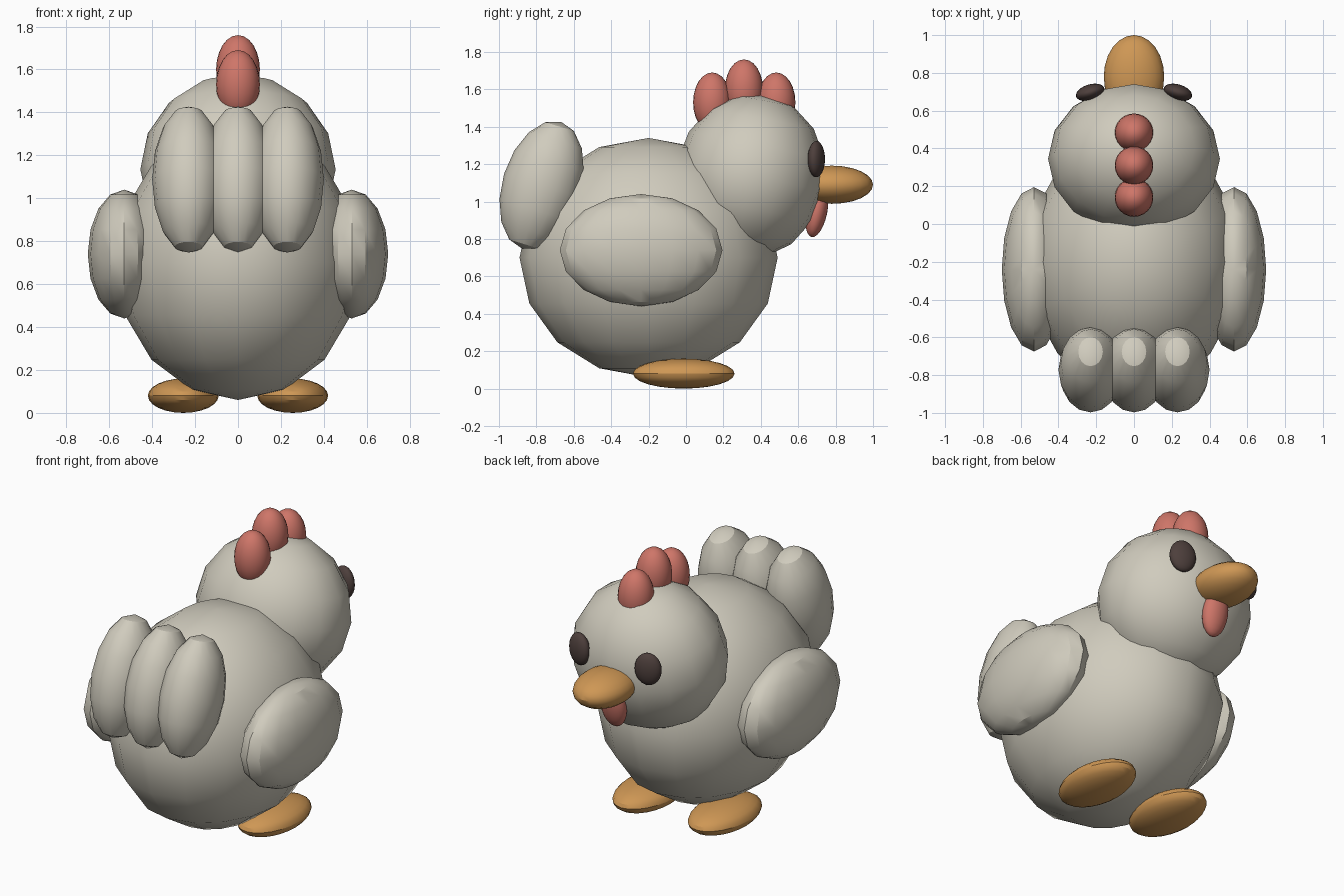
import bpy
from math import radians

cube = bpy.data.objects.get("Cube")
if cube:
    bpy.data.objects.remove(cube, do_unlink=True)


def material(name, rgb):
    mat = bpy.data.materials.new(name)
    mat.use_nodes = True
    mat.diffuse_color = (*rgb, 1)
    bsdf = mat.node_tree.nodes["Principled BSDF"]
    bsdf.inputs["Base Color"].default_value = (*rgb, 1)
    bsdf.inputs["Roughness"].default_value = 0.8
    return mat


feather = material("feather_cream", (0.63, 0.60, 0.51))
red = material("comb_red", (0.62, 0.18, 0.14))
orange = material("beak_orange", (0.62, 0.31, 0.09))
dark = material("eye_brown", (0.075, 0.05, 0.045))


def ellipsoid(name, centre, radii, mat, tilt=0, turn=0, segments=16):
    """Squashed ball: tilt about x, turn about z, in degrees."""
    bpy.ops.mesh.primitive_uv_sphere_add(segments=segments, ring_count=segments // 2,
                                         radius=1, location=centre)
    ob = bpy.context.object
    ob.name = name
    ob.scale = radii
    ob.rotation_euler = (radians(tilt), 0, radians(turn))
    bpy.ops.object.transform_apply(location=False, rotation=True, scale=True)
    ob.data.materials.append(mat)
    bpy.ops.object.shade_smooth_by_angle(angle=radians(30))
    return ob


# Body and head
ellipsoid("body", (0, -0.2, 0.70), (0.57, 0.69, 0.64), feather)
ellipsoid("head", (0, 0.345, 1.135), (0.455, 0.40, 0.445), feather, tilt=-11)

# Tail feathers, leaning forward at the top
for name, x in (("right", -0.23), ("middle", 0), ("left", 0.23)):
    ellipsoid(f"tail_feather_{name}", (x, -0.772, 1.087), (0.17, 0.21, 0.355), feather, tilt=-17)

# Comb lobes along the top of the head
for name, y, z in (("back", 0.14, 1.53), ("middle", 0.31, 1.60), ("front", 0.483, 1.53)):
    ellipsoid(f"comb_{name}", (0, y, z), (0.102, 0.102, 0.16), red, segments=24)

# Beak and wattle
ellipsoid("beak", (0, 0.78, 1.09), (0.16, 0.22, 0.102), orange, segments=24)
ellipsoid("wattle", (0, 0.70, 0.945), (0.08, 0.055, 0.138), red, tilt=-12, segments=24)

# Paired parts; the model looks toward +y, named by the side of the x axis
for side, s in (("left", 1), ("right", -1)):
    ellipsoid(f"wing_{side}", (s * 0.53, -0.24, 0.74), (0.17, 0.435, 0.30), feather)
    ellipsoid(f"eye_{side}", (s * 0.232, 0.697, 1.227), (0.078, 0.042, 0.097), dark,
              turn=-s * 17, segments=24)
    ellipsoid(f"foot_{side}", (s * 0.255, -0.012, 0.08), (0.165, 0.272, 0.08), orange, segments=24)
